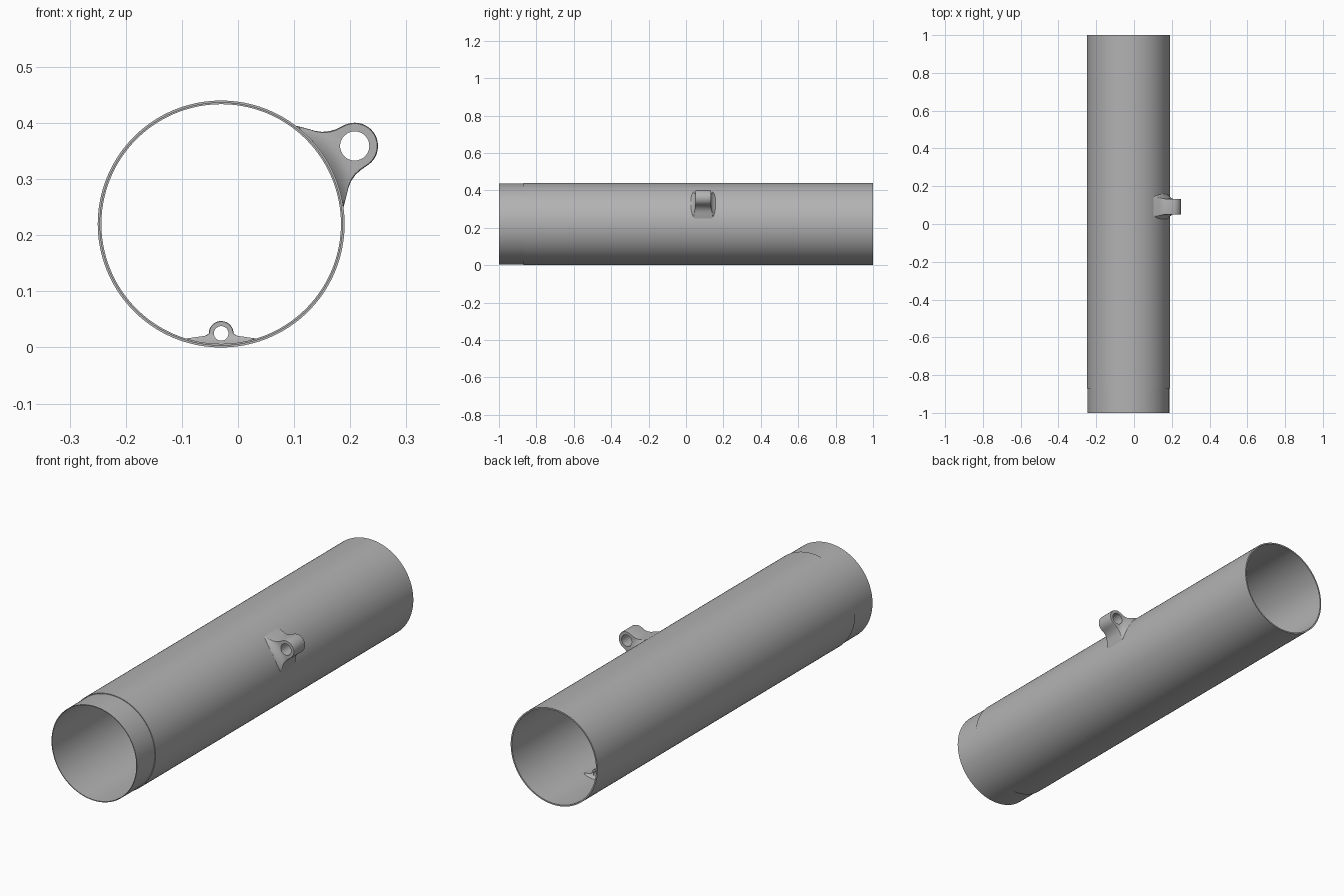
import bpy, bmesh, math

if "Cube" in bpy.data.objects:
    bpy.data.objects.remove(bpy.data.objects["Cube"])

CX, CZ = -0.03, 0.22            # tube axis
R_OUT, R_COLLAR, R_IN = 0.22, 0.2168, 0.2135

grey = bpy.data.materials.new("plain grey")
grey.diffuse_color = (0.45, 0.45, 0.45, 1)
grey.use_nodes = True
grey.node_tree.nodes["Principled BSDF"].inputs["Base Color"].default_value = grey.diffuse_color


def finish(bm, name, angle):
    bmesh.ops.remove_doubles(bm, verts=bm.verts, dist=1e-6)
    bmesh.ops.recalc_face_normals(bm, faces=bm.faces)
    mesh = bpy.data.meshes.new(name)
    bm.to_mesh(mesh)
    bm.free()
    mesh.materials.append(grey)
    ob = bpy.data.objects.new(name, mesh)
    bpy.context.collection.objects.link(ob)
    bpy.ops.object.select_all(action='DESELECT')
    ob.select_set(True)
    bpy.context.view_layer.objects.active = ob
    bpy.ops.object.shade_smooth_by_angle(angle=math.radians(angle))
    return ob


def bridge(bm, a, b):
    n = len(a)
    for i in range(n):
        bm.faces.new((a[i], a[(i + 1) % n], b[(i + 1) % n], b[i]))


# Tube: closed wall section (radius, y) with a narrower collar at the front
section = [(R_IN, -1), (R_COLLAR, -1), (R_COLLAR, -0.87),
           (R_OUT, -0.87), (R_OUT, 1), (R_IN, 1)]
bm = bmesh.new()
SEG = 160
rings = []
for r, y in section:
    rings.append([bm.verts.new((CX + r * math.cos(2 * math.pi * i / SEG), y,
                                CZ + r * math.sin(2 * math.pi * i / SEG)))
                  for i in range(SEG)])
for k in range(len(rings)):
    bridge(bm, rings[k], rings[(k + 1) % len(rings)])
finish(bm, "tube", 30)


def lug(name, angle, hole_u, hole_r, tip_r, feet, side, wall, y0, half, flare, reach, edge):
    """Eyelet on the wall; u runs along the angle from the tube axis, v across it."""
    ca, sa = math.cos(angle), math.sin(angle)
    # Outline: round tip, flared foot on each side, base arc sunk in the wall
    tip = [(hole_u + tip_r * math.sin(math.pi * i / 24),
            tip_r * math.cos(math.pi * i / 24)) for i in range(25)]
    v_end = feet[-1][1]
    base = []
    for i in range(1, 20):
        v = v_end * (i / 10 - 1)
        base.append((side * math.sqrt(0.2165 ** 2 - v * v), v))
    outline = tip + [(u, -v) for u, v in feet] + base + [(u, v) for u, v in reversed(feet)]
    n = len(outline)

    def width(u, v):
        # Thickness grows in a fillet toward the wall, fading at the feet
        d = max(0, side * (math.copysign(math.hypot(u, v), u) - side * wall) * side * side)
        if side < 0:
            d = max(0, wall - math.hypot(u, v))
        fade = math.sqrt(max(0, 1 - (v / v_end) ** 2))
        return half + flare * fade * max(0, 1 - d / reach) ** 2.5

    bm = bmesh.new()
    faces = []
    for s in (-1, 1):
        loops = []
        for t in (0, 0.12, 0.3, 0.45, 0.6, 0.72, 0.82, 0.9, 0.96, 1):
            ring = []
            for u, v in outline:
                a = math.atan2(v, u - hole_u)
                hu, hv = hole_u + hole_r * math.cos(a), hole_r * math.sin(a)
                pu, pv = hu + (u - hu) * t, hv + (v - hv) * t
                w = width(pu, pv)
                if t > 0.9:
                    w -= edge * (0.3 if t < 1 else 1)
                ring.append(bm.verts.new((CX + pu * ca - pv * sa, y0 + s * w,
                                          CZ + pu * sa + pv * ca)))
            loops.append(ring)
        for a, b in zip(loops, loops[1:]):
            bridge(bm, a, b)
        faces.append(loops)
    bridge(bm, faces[0][-1], faces[1][-1])   # outside skin
    bridge(bm, faces[0][0], faces[1][0])     # hole bore
    finish(bm, name, 50)


# Outer eyelet, upper right of the tube
lug("outer_lug", math.radians(30.3), 0.2756, 0.026, 0.0415,
    [(0.262, 0.0425), (0.25, 0.0455), (0.238, 0.051), (0.228, 0.059),
     (0.2185, 0.069), (0.2095, 0.078), (0.2005, 0.087)],
    1, R_OUT, 0.092, 0.041, 0.026, 0.04, 0.006)

# Inner eyelet, on the floor of the tube near the back
lug("inner_lug", math.radians(90), -0.195, 0.013, 0.022,
    [(-0.196, 0.0235), (-0.1985, 0.027), (-0.2005, 0.0325),
     (-0.2025, 0.04), (-0.2035, 0.05), (-0.2042, 0.0625)][::1],
    -1, R_IN, 0.66, 0.035, 0.015, 0.02, 0.003)
